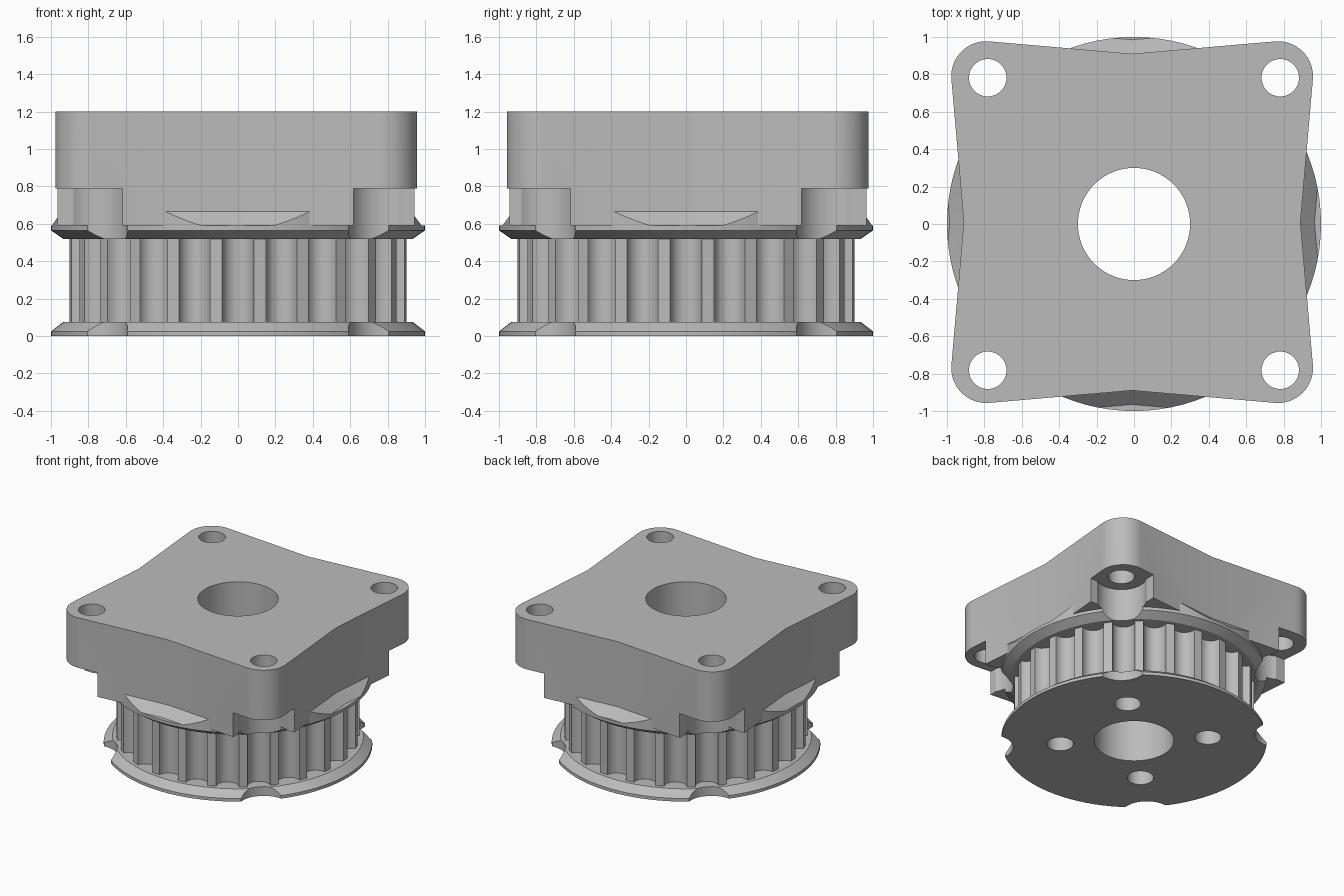
import bpy
import bmesh
from math import cos, sin, pi, radians
from mathutils import Matrix

cube = bpy.data.objects.get("Cube")
if cube:
    bpy.data.objects.remove(cube, do_unlink=True)

grey = bpy.data.materials.new("light grey")
grey.use_nodes = True
grey.diffuse_color = (0.5, 0.5, 0.5, 1)
grey.node_tree.nodes["Principled BSDF"].inputs["Base Color"].default_value = (0.5, 0.5, 0.5, 1)

SCREW = 0.782      # screw axis offset in x and y
RIM = 1.0          # flange radius


def loft(name, rings):
    """Capped solid through equal-length outlines, each given as (points, z)."""
    bm = bmesh.new()
    loops = [[bm.verts.new((x, y, z)) for x, y in pts] for pts, z in rings]
    n = len(loops[0])
    for a, b in zip(loops, loops[1:]):
        for i in range(n):
            j = (i + 1) % n
            bm.faces.new((a[i], a[j], b[j], b[i]))
    bm.faces.new(loops[0][::-1])
    bm.faces.new(loops[-1])
    bmesh.ops.recalc_face_normals(bm, faces=bm.faces)
    mesh = bpy.data.meshes.new(name)
    bm.to_mesh(mesh)
    bm.free()
    mesh.materials.append(grey)
    ob = bpy.data.objects.new(name, mesh)
    bpy.context.collection.objects.link(ob)
    return ob


def circle(r, n=96, cx=0, cy=0):
    return [(cx + r * cos(2 * pi * i / n), cy + r * sin(2 * pi * i / n)) for i in range(n)]


def cylinder(name, r, z0, z1, cx=0, cy=0, n=64):
    pts = circle(r, n, cx, cy)
    return loft(name, [(pts, z0), (pts, z1)])


def boolean(ob, cutter, operation="DIFFERENCE"):
    mod = ob.modifiers.new("cut", "BOOLEAN")
    mod.operation = operation
    mod.solver = "EXACT"
    mod.object = cutter
    with bpy.context.temp_override(object=ob, active_object=ob, selected_objects=[ob]):
        bpy.ops.object.modifier_apply(modifier=mod.name)
    bpy.data.objects.remove(cutter, do_unlink=True)


def four_corners(x, y):
    return [Matrix.Rotation(k * pi / 2, 2) @ Matrix(((x,), (y,))) for k in range(4)]


def cut_holes(ob, r, offset, z0, z1):
    for k in range(4):
        sx, sy = (1, 1, -1, -1)[k], (1, -1, 1, -1)[k]
        boolean(ob, cylinder("cutter", r, z0, z1, sx * offset, sy * offset, 48))


def cut_corner_slots(ob):
    """Open each screw pocket out through the adjoining walls."""
    for sx in (-1, 1):
        for sy in (-1, 1):
            for a, b in ((0.617, 0.872), (0.872, 0.617)):
                box = [(sx * x, sy * y) for x, y in ((a, b), (1.2, b), (1.2, 1.2), (a, 1.2))]
                boolean(ob, loft("cutter", [(box, 0.5), (box, 0.79)]))


def plate_outline(scale=1.0):
    """Rounded square whose sides dip toward the middle."""
    pts = []
    for k in range(4):
        quarter = [(0.9, 0)]
        for i in range(17):
            a = radians(-5 + 100 * i / 16)
            quarter.append((0.78 + 0.187 * cos(a), 0.78 + 0.187 * sin(a)))
        c, s = cos(k * pi / 2), sin(k * pi / 2)
        pts += [(scale * (x * c - y * s) - 0.01, scale * (x * s + y * c) + 0.01) for x, y in quarter]
    return pts


def tooth_outline(count=24, radius=0.9, groove=0.085):
    """Pulley ring with round grooves."""
    pts = []
    for t in range(count):
        mid = 2 * pi * t / count
        c, s = cos(mid), sin(mid)
        for i in range(11):
            a = radians(-90 + 18 * i)
            x, y = radius - groove * cos(a), groove * sin(a)
            pts.append((x * c - y * s, x * s + y * c))
    return pts


# Square mounting body
body = loft("mounting_body", [(plate_outline(), 0.59), (plate_outline(), 1.2)])
cut_holes(body, 0.1, SCREW, 0.5, 1.3)

# Sloped ledges between body and upper flange
ledge = loft("sloped_ledges", [(plate_outline(1 + (0.665 - z) / 0.9), z) for z in (0.55, 0.7)])
boolean(ledge, cylinder("cutter", RIM, 0.59, 0.68, n=96), "INTERSECT")

# Flanges with bevelled faces toward the belt
upper = loft("upper_flange", [(circle(0.935), 0.52), (circle(RIM), 0.565), (circle(RIM), 0.59)])
lower = loft("lower_flange", [(circle(RIM), 0), (circle(RIM), 0.025), (circle(0.935), 0.075)])

# Toothed belt ring
teeth = loft("belt_teeth", [(tooth_outline(), 0.075), (tooth_outline(), 0.52)])

# Screw head pockets and clearance notches
for part in (body, ledge, upper, lower):
    cut_holes(part, 0.192, SCREW, -0.1, 0.79)
cut_corner_slots(body)

# Blind holes in the underside
for part in (lower, teeth):
    cut_holes(part, 0.1, 0.395, -0.1, 0.45)

# Central bore and shading
for part in (body, ledge, upper, lower, teeth):
    boolean(part, cylinder("cutter", 0.3, -0.1, 1.3))
    bpy.ops.object.select_all(action="DESELECT")
    part.select_set(True)
    bpy.context.view_layer.objects.active = part
    bpy.ops.object.shade_smooth_by_angle(angle=radians(30))
